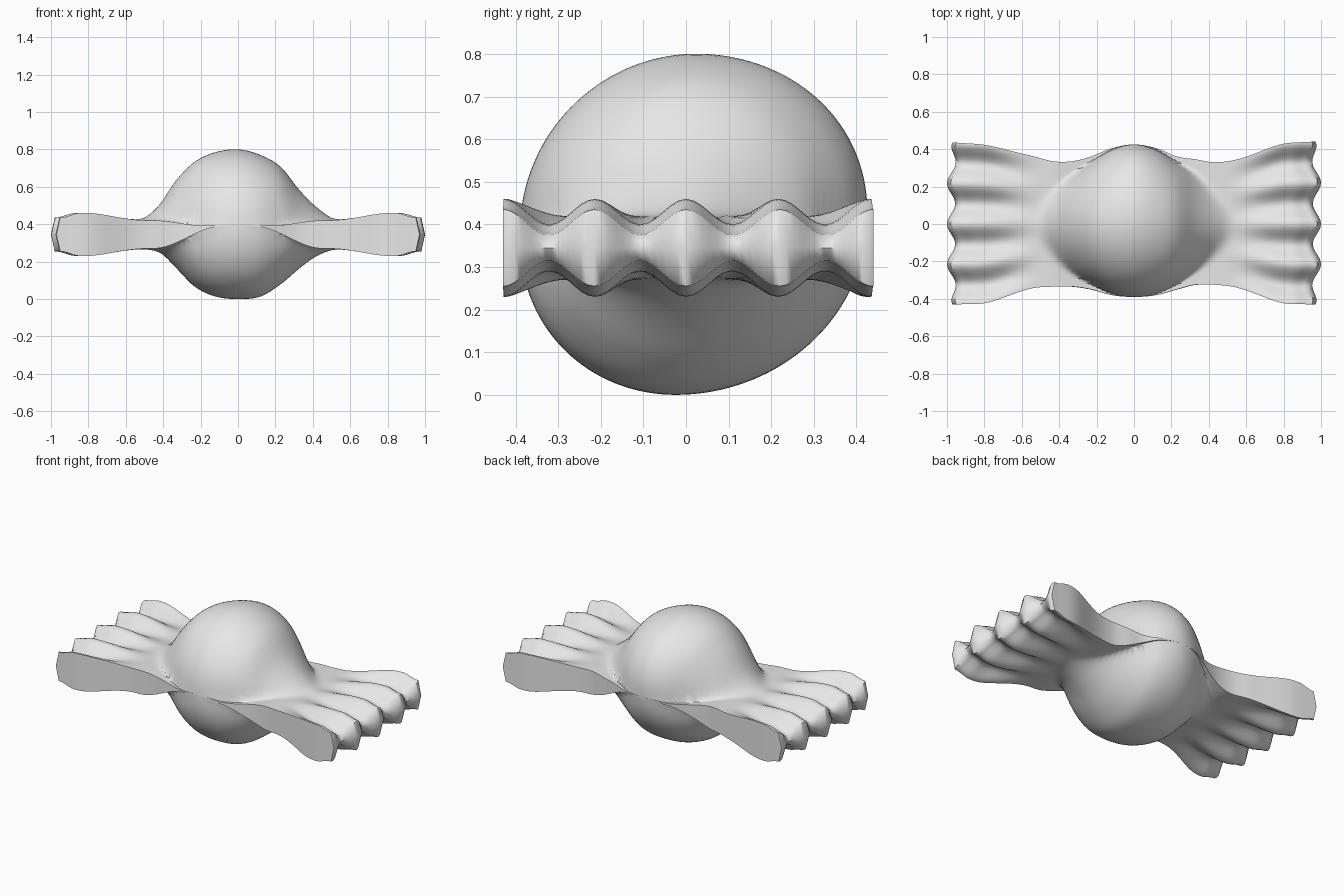
import bpy
import bmesh
from math import cos, sin, pi, sqrt

cube = bpy.data.objects.get("Cube")
if cube:
    bpy.data.objects.remove(cube, do_unlink=True)

# Profiles along the length of the wrapped sweet
STATIONS = [-1, -.8, -.55, -.43, -.33, -.23, -.12, 0, .12, .23, .33, .43, .55, .8, 1]
TOP = [.345, .345, .39, .49, .635, .735, .785, .8, .77, .705, .58, .48, .39, .345, .345]
UNDER = [.345, .345, .3, .265, .165, .065, .013, 0, .013, .08, .165, .24, .3, .345, .345]
BACK = [.435, .42, .365, .335, .335, .36, .405, .425, .405, .36, .345, .33, .345, .425, .44]
FRONT = [.43, .42, .345, .335, .335, .35, .38, .39, .38, .35, .325, .325, .34, .42, .43]
ROWS, COLUMNS = 80, 72


def smooth(t):
    t = max(0, min(1, t))
    return t * t * (3 - 2 * t)


def sample(table, s):
    """Smooth curve through a profile table."""
    last = len(STATIONS) - 1
    i = max(k for k in range(last) if STATIONS[k] <= s)
    span = STATIONS[i + 1] - STATIONS[i]

    def slope(k):
        a, b = max(k - 1, 0), min(k + 1, last)
        return (table[b] - table[a]) / (STATIONS[b] - STATIONS[a]) * span

    t = (s - STATIONS[i]) / span
    blend = smooth(t)
    return (table[i] * (1 - blend) + table[i + 1] * blend
            + slope(i) * t * (1 - t) ** 2 - slope(i + 1) * t * t * (1 - t))


def point(s, u, side):
    """Point on the upper (side 1), lower (-1) or middle (0) surface."""
    reach = abs(s)
    width = sample(BACK, s) if u > 0 else sample(FRONT, s)
    body = 1 - smooth(reach / .45)
    middle = .345 + .055 * body
    # Pleated fan, thinning to nothing inside the body
    pleat = cos(4 * pi * u)
    gather = smooth((reach - .48) / .36)
    fan = .07 + gather * (.01 + .03 * pleat) - .025 * smooth((reach - .88) / .12)
    fan = .005 + fan * smooth((reach - .12) / .33)
    # Round body swelling out of the fan
    girth = sqrt(max(.02, 1 - (reach / .55) ** 2))
    v = min(1, abs(u) / girth)
    crest = abs(sample(TOP if side > 0 else UNDER, s) - middle)
    bump = crest * (1 - v * v) ** (.48 + .5 * smooth((reach - .2) / .3))
    height = (fan ** 4 + bump ** 4) ** .25 * side
    # Scalloped tips
    tip = .958 + .022 * pleat - .03 * u ** 8
    x = s * (1 + (tip - 1) * smooth((reach - .6) / .4))
    if side == 0:
        x += .02 * s
    return x, u * width + .06 * height * body, middle + height


# One continuous wrapper, lofted from end to end
bm = bmesh.new()
across = [sin(pi * (j / COLUMNS - .5)) for j in range(COLUMNS + 1)]
along = [-1 + 2 * i / ROWS for i in range(ROWS + 1)]
top, bottom = [
    [[bm.verts.new(point(s, u, side)) for u in across] for s in along]
    for side in (1, -1)
]


def skin(a, b):
    for j in range(len(a) - 1):
        bm.faces.new((a[j], a[j + 1], b[j + 1], b[j]))


for sheet in (top, bottom):
    for row, following in zip(sheet, sheet[1:]):
        skin(row, following)

# Side walls
for j in (0, COLUMNS):
    skin([row[j] for row in top], [row[j] for row in bottom])

# Rounded fan ends
for i in (0, ROWS):
    rim = [bm.verts.new(point(along[i], u, 0)) for u in across]
    skin(top[i], rim)
    skin(rim, bottom[i])
    for j in (0, COLUMNS):
        bm.faces.new((top[i][j], rim[j], bottom[i][j]))

bmesh.ops.recalc_face_normals(bm, faces=bm.faces[:])
mesh = bpy.data.meshes.new("candy_wrapper")
bm.to_mesh(mesh)
bm.free()
wrapper = bpy.data.objects.new("candy_wrapper", mesh)
bpy.context.collection.objects.link(wrapper)

# Pale grey wrapper colour
grey = bpy.data.materials.new("pale_grey")
grey.use_nodes = True
colour = (.8, .8, .8, 1)
grey.diffuse_color = colour
grey.node_tree.nodes["Principled BSDF"].inputs["Base Color"].default_value = colour
mesh.materials.append(grey)

bpy.ops.object.select_all(action='DESELECT')
wrapper.select_set(True)
bpy.context.view_layer.objects.active = wrapper
bpy.ops.object.shade_smooth_by_angle(angle=pi / 3)
